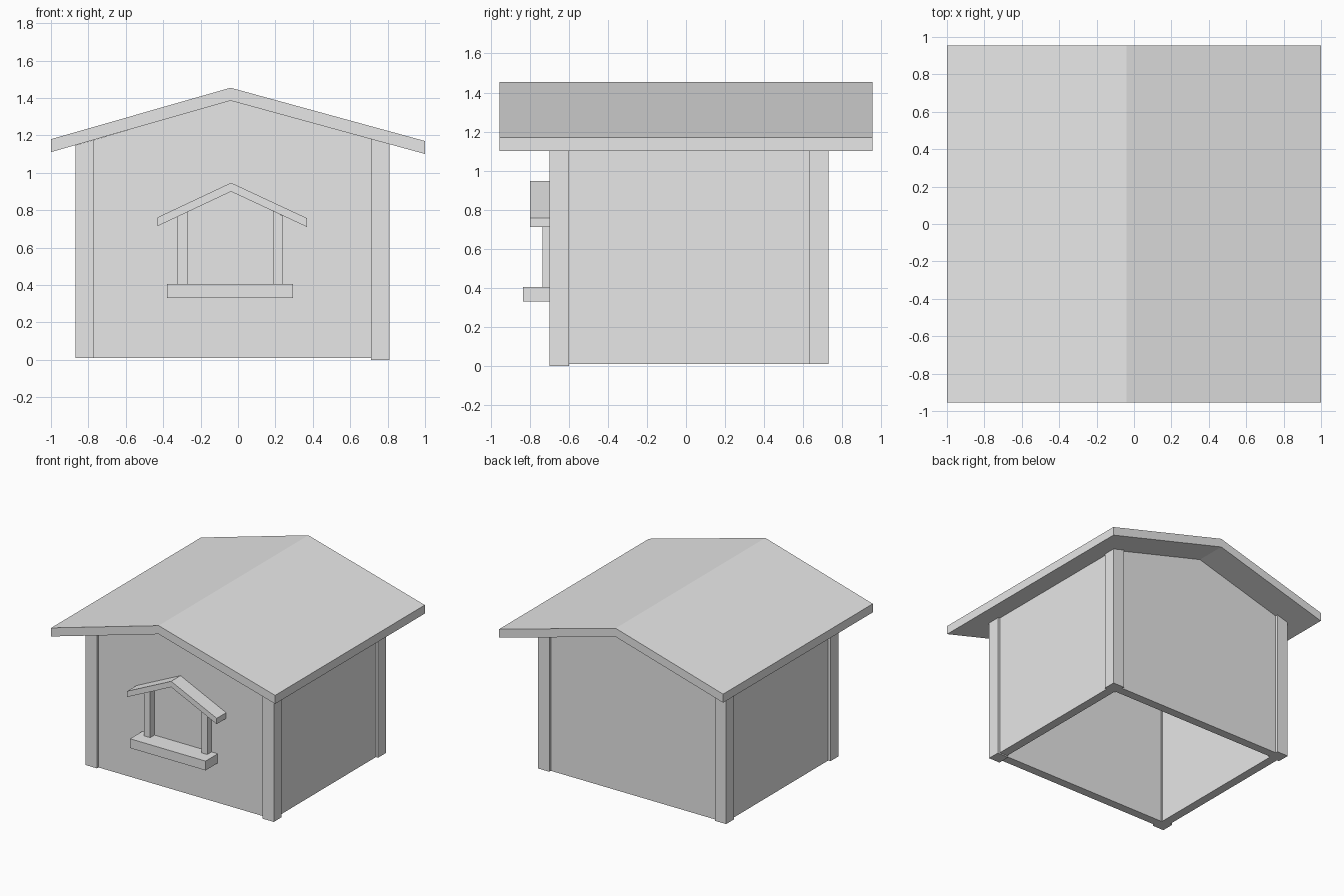
import bpy

default_cube = bpy.data.objects.get("Cube")
if default_cube:
    bpy.data.objects.remove(default_cube, do_unlink=True)

grey = bpy.data.materials.new("light_grey")
grey.use_nodes = True
COLOUR = (0.8, 0.8, 0.8, 1)
grey.diffuse_color = COLOUR
grey.node_tree.nodes["Principled BSDF"].inputs["Base Color"].default_value = COLOUR


def prism(name, outline, y0, y1):
    """Extrude an x-z outline (counter-clockwise from the front) from y0 to y1."""
    n = len(outline)
    verts = [(x, y, z) for y in (y0, y1) for x, z in outline]
    faces = [tuple(range(n)), tuple(reversed(range(n, 2 * n)))]
    faces += [(i, i + n, (i + 1) % n + n, (i + 1) % n) for i in range(n)]
    mesh = bpy.data.meshes.new(name)
    mesh.from_pydata(verts, [], faces)
    mesh.materials.append(grey)
    obj = bpy.data.objects.new(name, mesh)
    bpy.context.collection.objects.link(obj)
    return obj


def chevron(name, left, ridge, right, thick, y0, y1):
    """Bent slab given by its top line and vertical thickness."""
    top = [left, ridge, right]
    under = [(x, z - thick) for x, z in top]
    return prism(name, under + top[::-1], y0, y1)


RIDGE_X, UNDER = -0.04, 1.387


def soffit(x):
    """Height of the underside of the main roof at x."""
    slope = (UNDER - 1.11) / 0.96 if x < RIDGE_X else (UNDER - 1.102) / 1.04
    return UNDER - slope * abs(x - RIDGE_X)


X0, X1, Y0, Y1 = -0.87, 0.81, -0.70, 0.73
POST, INSET, WALL, BASE = 0.10, 0.02, 0.07, 0.01


def upright(name, x0, x1, y0, y1, base=BASE):
    """Vertical piece whose top follows the roof."""
    return prism(name, [(x0, base), (x1, base), (x1, soffit(x1)), (x0, soffit(x0))], y0, y1)


# Corner posts
for side, x in (("right", X0), ("left", X1 - POST)):
    for end, y in (("front", Y0), ("back", Y1 - POST)):
        base = 0 if (side, end) == ("left", "front") else BASE
        upright(f"{end}_{side}_post", x, x + POST, y, y + POST, base)

# Gable walls
a, b = X0 + INSET, X1 - INSET
gable = [(a, BASE), (b, BASE), (b, soffit(b)), (RIDGE_X, UNDER), (a, soffit(a))]
prism("front_wall", gable, Y0 + INSET, Y0 + INSET + WALL)
prism("back_wall", gable, Y1 - INSET - WALL, Y1 - INSET)

# Side walls, fitted between the gable walls
for name, x in (("right_wall", a), ("left_wall", b - WALL)):
    upright(name, x, x + WALL, Y0 + INSET + WALL, Y1 - INSET - WALL)

# Main roof
chevron("roof", (-1, 1.18), (RIDGE_X, 1.455), (1, 1.17), 0.069, -0.955, 0.955)

# Window frame: sill, jambs and small canopy
BACK = Y0 + INSET
prism("window_sill", [(-0.38, 0.33), (0.295, 0.33), (0.295, 0.405), (-0.38, 0.405)], -0.835, BACK)
for name, x0, x1, z0, z1 in (("right_jamb", -0.325, -0.27, 0.765, 0.79),
                             ("left_jamb", 0.188, 0.24, 0.795, 0.77)):
    prism(name, [(x0, 0.405), (x1, 0.405), (x1, z1), (x0, z0)], -0.735, BACK)
chevron("window_canopy", (-0.43, 0.762), (-0.037, 0.947), (0.37, 0.757), 0.047, -0.80, BACK)
